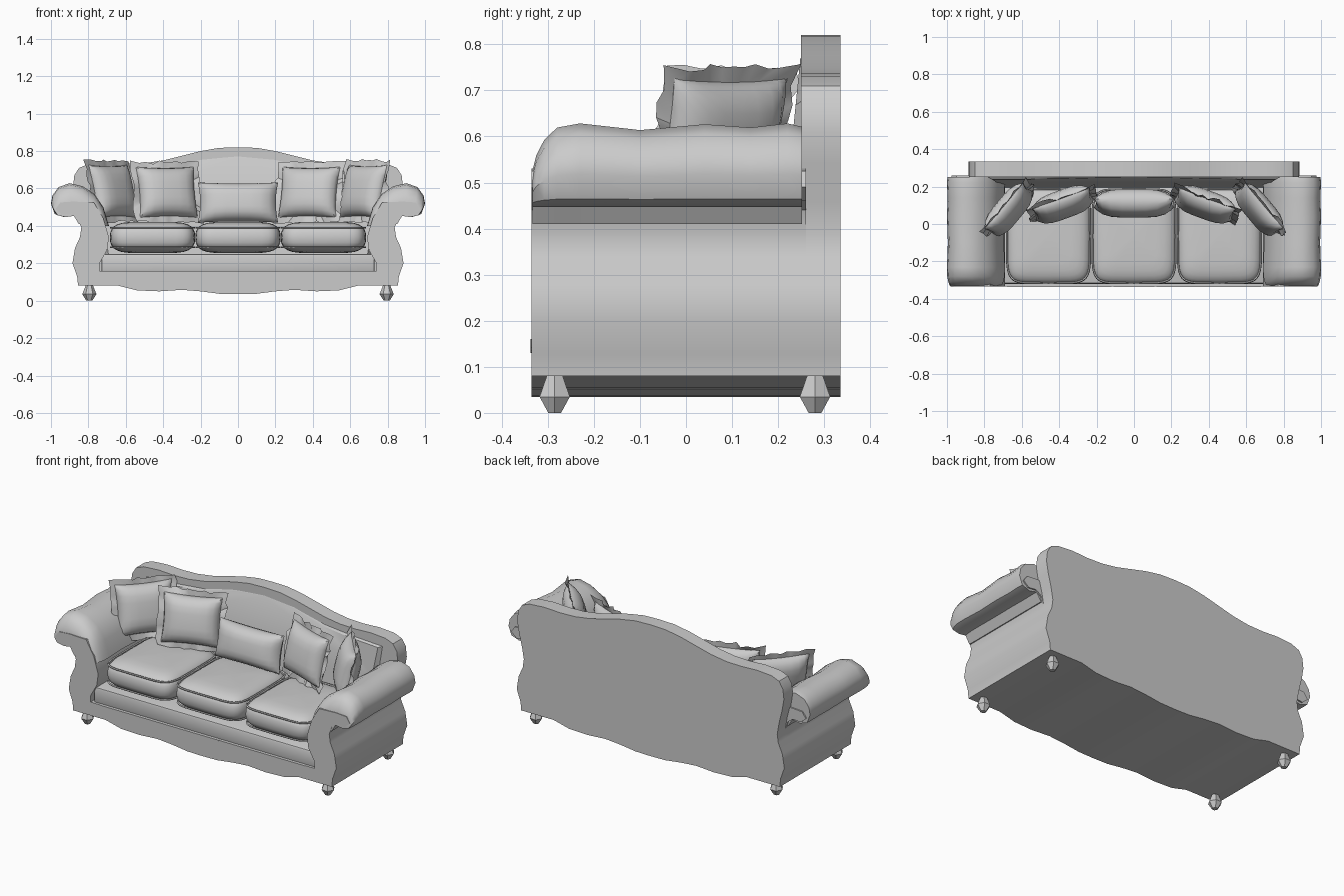
import bpy, bmesh, random
from math import sin, cos, pi, radians, copysign
from mathutils import Matrix, Vector

if "Cube" in bpy.data.objects:
    bpy.data.objects.remove(bpy.data.objects["Cube"])

random.seed(3)


def finish(name, bm, angle=35):
    bmesh.ops.remove_doubles(bm, verts=bm.verts, dist=1e-5)
    bmesh.ops.recalc_face_normals(bm, faces=bm.faces)
    me = bpy.data.meshes.new(name)
    bm.to_mesh(me)
    bm.free()
    ob = bpy.data.objects.new(name, me)
    bpy.context.collection.objects.link(ob)
    bpy.ops.object.select_all(action='DESELECT')
    ob.select_set(True)
    bpy.context.view_layer.objects.active = ob
    bpy.ops.object.shade_smooth_by_angle(angle=radians(angle))
    return ob


def loft(name, rings, angle=35):
    """Bridge a list of equal-length closed rings and cap both ends."""
    bm = bmesh.new()
    vs = [[bm.verts.new(p) for p in r] for r in rings]
    n = len(vs[0])
    for a, b in zip(vs, vs[1:]):
        for i in range(n):
            j = (i + 1) % n
            bm.faces.new((a[i], a[j], b[j], b[i]))
    bm.faces.new(vs[0])
    bm.faces.new(vs[-1])
    return finish(name, bm, angle)


def slab(name, half, y0, y1):
    """Extrude a symmetric front outline given by its right half."""
    full = half + [(-x, z) for x, z in reversed(half) if x > 0]
    return loft(name, [[(x, y, z) for x, z in full] for y in (y0, y1)])


def spow(v, e):
    return copysign(abs(v) ** e, v)


def superellipse(c, a, b, e, z, n=32):
    return [(c[0] + a * spow(cos(2 * pi * i / n), e),
             c[1] + b * spow(sin(2 * pi * i / n), e), z) for i in range(n)]


# Body outline: wavy apron, bulging sides, arm fronts, low seat deck
wave = [(0, .035), (.1, .037), (.2, .05), (.3, .058), (.42, .05), (.54, .055), (.64, .08)]
side = [(.855, .08), (.86, .13), (.885, .2), (.872, .28), (.845, .34), (.838, .39)]
arm_front = [(.855, .44), (.89, .465), (.94, .46), (.975, .49), (.95, .525), (.88, .53),
             (.77, .525), (.72, .44), (.69, .34), (.70, .27), (.74, .2), (.74, .16), (0, .16)]
slab("body", wave + side + arm_front, -.335, .26)

# Back panel with a camel-back crest
crest = [(.85, .46), (.87, .54), (.882, .61), (.875, .67), (.85, .71), (.8, .73), (.7, .737),
         (.6, .732), (.5, .735), (.4, .75), (.3, .775), (.2, .8), (.1, .817), (0, .82)]
slab("back_panel", wave + side + crest, .25, .335)

# Padded inner back leaning against the panel
pad = [(0, .25), (.72, .25), (.76, .5), (.79, .68), (.6, .69), (.4, .71), (.2, .76), (0, .78)]
pad = pad + [(-x, z) for x, z in reversed(pad) if x > 0]
loft("inner_back", [[(x, .255, z) for x, z in pad],
                    [(x * .96, .25 - .05 * (.8 - z) / .5, z - .012) for x, z in pad]])

# Front rail under the cushions
bm = bmesh.new()
bmesh.ops.create_cube(bm, size=1, matrix=Matrix.Translation((0, -.035, .2))
                      @ Matrix.Diagonal((1.46, .57, .1, 1)))
bmesh.ops.bevel(bm, geom=bm.edges[:], offset=.012, segments=2, affect='EDGES', profile=.5)
finish("seat_rail", bm)

# Shallow swags on the apron
for k, (cx, hw) in enumerate([(-.4, .28), (0, .11), (.4, .28)]):
    sw = [(cx + hw * cos(pi * i / 10), .16 - .03 * sin(pi * i / 10)) for i in range(11)]
    loft(f"apron_swag_{k}", [[(x, y, z) for x, z in sw] for y in (-.338, -.33)])

# Rolled arms, rounded at the front
roll = [(.69, .4), (.72, .5), (.765, .57), (.83, .615), (.90, .632), (.96, .61), (.992, .565),
        (1, .52), (.98, .465), (.93, .447), (.88, .458), (.85, .41)]
steps = [(-.333, .86, .42), (-.325, .91, .6), (-.308, .95, .78), (-.28, .99, .93), (-.23, 1, .98),
         (-.1, .965, .9), (.04, 1, .97), (.14, .975, .93), (.22, 1, .98), (.252, .98, .94)]
for s, nm in ((1, "right"), (-1, "left")):
    loft(f"{nm}_arm_roll",
         [[(s * (.86 + (x - .86) * fx), y, .45 + (z - .45) * (fz if z > .45 else 1))
           for x, z in roll] for y, fx, fz in steps], 40)

# Seat cushions with piping
for k, cx in enumerate((-.457, 0, .457)):
    c, rings = (cx, -.065), []
    for i in range(15):
        t = -pi / 2 + pi * i / 14
        f = max(abs(cos(t)) ** .4, .03)
        rings.append(superellipse(c, .228 * f, .257 * f, .35, .338 + .084 * spow(sin(t), .75)))
    loft(f"seat_cushion_{k}", rings, 50)
    for z in (.285, .39):
        cu = bpy.data.curves.new("piping", 'CURVE')
        cu.dimensions, cu.bevel_depth, cu.bevel_resolution = '3D', .005, 1
        sp = cu.splines.new('POLY')
        pts = superellipse(c, .223, .252, .35, z)
        sp.points.add(len(pts) - 1)
        for p, q in zip(sp.points, pts):
            p.co = (*q, 1)
        sp.use_cyclic_u = True
        bpy.context.collection.objects.link(bpy.data.objects.new(f"cushion_piping_{k}", cu))


def pillow(name, loc, w, h, t, turn, lean, frill=0, n=10):
    """Pinched two-sided pillow with an optional ruffled border."""
    bm = bmesh.new()
    for sgn in (-1, 1):
        g = {}
        for i in range(n + 1):
            for j in range(n + 1):
                u, v = sin(pi * (i / n - .5)), sin(pi * (j / n - .5))
                puff = (max(0, 1 - u ** 4) * max(0, 1 - v ** 4)) ** .6
                g[i, j] = bm.verts.new((w / 2 * u * (1 - .06 * (1 - v * v)), sgn * t / 2 * puff,
                                        h / 2 * v * (1 - .06 * (1 - u * u))))
        for i in range(n):
            for j in range(n):
                bm.faces.new((g[i, j], g[i + 1, j], g[i + 1, j + 1], g[i, j + 1]))
    if frill:
        m, inner, outer = 40, [], []
        for i in range(m):
            a = 2 * pi * i / m
            d = max(abs(cos(a)), abs(sin(a)))
            u, v = cos(a) / d, sin(a) / d
            r = frill * random.uniform(.6, 1.1)
            inner.append(bm.verts.new((w * .47 * u, 0, h * .47 * v)))
            outer.append(bm.verts.new(((w / 2 + r) * u, random.uniform(-.016, .016),
                                       (h / 2 + r) * v)))
        for i in range(m):
            j = (i + 1) % m
            bm.faces.new((inner[i], inner[j], outer[j], outer[i]))
    mat = Matrix.Translation(Vector(loc)) @ Matrix.Rotation(radians(turn), 4, 'Z') \
        @ Matrix.Rotation(radians(lean), 4, 'X')
    bmesh.ops.transform(bm, matrix=mat, verts=bm.verts)
    return finish(name, bm, 40)


# Throw pillows: a lumbar one, then two ruffled ones on each side
pillow("center_pillow", (0, .11, .525), .43, .22, .14, 0, -12)
for s, nm in ((1, "right"), (-1, "left")):
    pillow(f"{nm}_inner_pillow", (s * .38, .105, .58), .33, .28, .13, -20 * s, -14, .03)
    pillow(f"{nm}_outer_pillow", (s * .67, .075, .585), .32, .29, .12, -50 * s, -14, .03)

# Faceted feet
for x in (-.795, .795):
    for y in (-.285, .28):
        loft("foot", [[(x + r * cos(pi * i / 3), y + r * sin(pi * i / 3), z) for i in range(6)]
                      for z, r in ((0, .016), (.035, .038), (.055, .03), (.085, .018))], 20)
